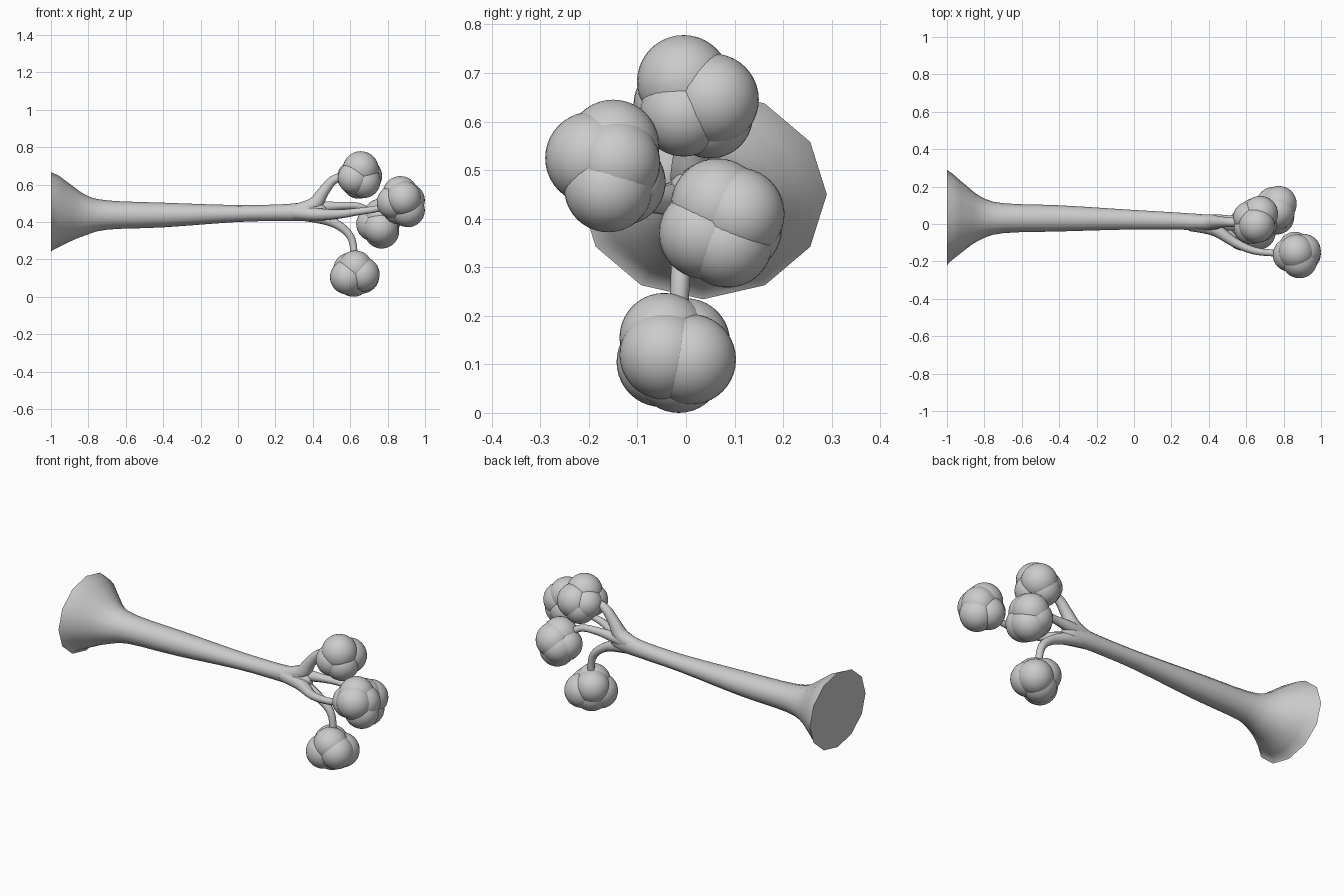
import bpy, bmesh, math
from mathutils import Vector, Matrix
from mathutils.geometry import interpolate_bezier


def finish(name, bm, angle):
    bmesh.ops.recalc_face_normals(bm, faces=bm.faces)
    me = bpy.data.meshes.new(name)
    bm.to_mesh(me)
    bm.free()
    ob = bpy.data.objects.new(name, me)
    bpy.context.collection.objects.link(ob)
    bpy.ops.object.select_all(action='DESELECT')
    ob.select_set(True)
    bpy.context.view_layer.objects.active = ob
    bpy.ops.object.shade_smooth_by_angle(angle=math.radians(angle))
    return ob


def tube(name, stations, sides, steps):
    """Loft elliptical rings (x, y, z, radius_y, radius_z) along a smooth path."""
    n = len(stations)
    pts = []
    for i in range(n - 1):
        p0, p1, p2, p3 = (stations[min(max(k, 0), n - 1)] for k in (i - 1, i, i + 1, i + 2))
        for s in range(steps):
            t = s / steps
            pts.append([0.5 * (2 * b + (c - a) * t + (2*a - 5*b + 4*c - d) * t*t
                               + (3*b - a - 3*c + d) * t**3)
                        for a, b, c, d in zip(p0, p1, p2, p3)])
    pts.append(list(stations[-1]))
    bm = bmesh.new()
    rings = []
    side, up = Vector((0, 1, 0)), None
    for i, p in enumerate(pts):
        tan = (Vector(pts[min(i + 1, len(pts) - 1)][:3]) - Vector(pts[max(i - 1, 0)][:3])).normalized()
        if i == 0 and sides == 12:
            tan = Vector((1, 0, 0))
        side = (side - tan * side.dot(tan)).normalized()
        up = tan.cross(side)
        rings.append([bm.verts.new(Vector(p[:3]) + side * p[3] * math.cos(a) + up * p[4] * math.sin(a))
                      for a in (2 * math.pi * k / sides for k in range(sides))])
    for r, q in zip(rings, rings[1:]):
        for k in range(sides):
            bm.faces.new((r[k], r[(k + 1) % sides], q[(k + 1) % sides], q[k]))
    bm.faces.new(rings[0])
    bm.faces.new(rings[-1])
    return finish(name, bm, 50)


# trunk with flared, flat-cut root end
tube("trunk", [
    (-1.00, 0.035, 0.450, 0.255, 0.216),
    (-0.91, 0.033, 0.442, 0.180, 0.160),
    (-0.82, 0.031, 0.436, 0.115, 0.110),
    (-0.70, 0.031, 0.437, 0.080, 0.078),
    (-0.40, 0.030, 0.437, 0.070, 0.066),
    (0.00, 0.023, 0.445, 0.052, 0.045),
    (0.25, 0.015, 0.450, 0.045, 0.045),
    (0.36, 0.008, 0.455, 0.044, 0.050),
    (0.44, 0.003, 0.457, 0.036, 0.042),
    (0.47, 0.000, 0.457, 0.018, 0.022)], 12, 3)

# branches leading from the fork to each crown
branches = {
    "branch_top": [(0.28, 0.01, 0.455, .035), (0.40, 0.01, 0.488, .042), (0.455, 0.01, 0.56, .032),
                   (0.505, 0.01, 0.62, .026), (0.56, 0.01, 0.642, .024), (0.64, 0.015, 0.65, .022)],
    "branch_front": [(0.30, 0.00, 0.45, .038), (0.43, -0.03, 0.44, .034), (0.54, -0.10, 0.442, .025),
                     (0.64, -0.142, 0.455, .020), (0.74, -0.155, 0.470, .018), (0.85, -0.16, 0.50, .016)],
    "branch_back": [(0.30, 0.01, 0.46, .036), (0.43, 0.02, 0.478, .032), (0.54, 0.022, 0.486, .022),
                    (0.64, 0.03, 0.485, .019), (0.70, 0.05, 0.455, .018), (0.76, 0.07, 0.40, .017)],
    "branch_low": [(0.28, 0.01, 0.448, .036), (0.42, 0.00, 0.427, .034), (0.52, -0.01, 0.392, .026),
                   (0.59, -0.01, 0.338, .022), (0.617, -0.012, 0.27, .020), (0.62, -0.02, 0.15, .020)],
}
for name, path in branches.items():
    tube(name, [(x, y, z, r, r) for x, y, z, r in path], 10, 5)

# crowns: each a cluster of overlapping balls (x, y, z, radius)
crowns = {
    "crown_top": [(0.656, -0.005, 0.682, .096), (0.675, 0.055, 0.645, .095), (0.615, 0.035, 0.640, .085),
                  (0.672, -0.005, 0.618, .090), (0.622, -0.02, 0.635, .088), (0.645, 0.05, 0.612, .088)],
    "crown_front": [(0.868, -0.150, 0.550, .095), (0.885, -0.195, 0.525, .095), (0.908, -0.160, 0.463, .091),
                    (0.907, -0.145, 0.515, .092), (0.832, -0.165, 0.505, .090), (0.860, -0.130, 0.475, .088)],
    "crown_back": [(0.763, 0.065, 0.428, .096), (0.775, 0.108, 0.410, .095), (0.768, 0.085, 0.352, .094),
                   (0.763, 0.038, 0.370, .094), (0.722, 0.075, 0.388, .090), (0.745, 0.108, 0.380, .090)],
    "crown_low": [(0.628, -0.045, 0.155, .092), (0.662, 0.010, 0.110, .093), (0.665, -0.045, 0.120, .092),
                  (0.585, -0.050, 0.105, .093), (0.600, 0.000, 0.145, .091), (0.617, -0.015, 0.092, .092)],
}
for name, balls in crowns.items():
    bm = bmesh.new()
    for x, y, z, r in balls:
        bmesh.ops.create_uvsphere(bm, u_segments=32, v_segments=20, radius=r,
                                  matrix=Matrix.Translation((x, y, z)))
    finish(name, bm, 60)
